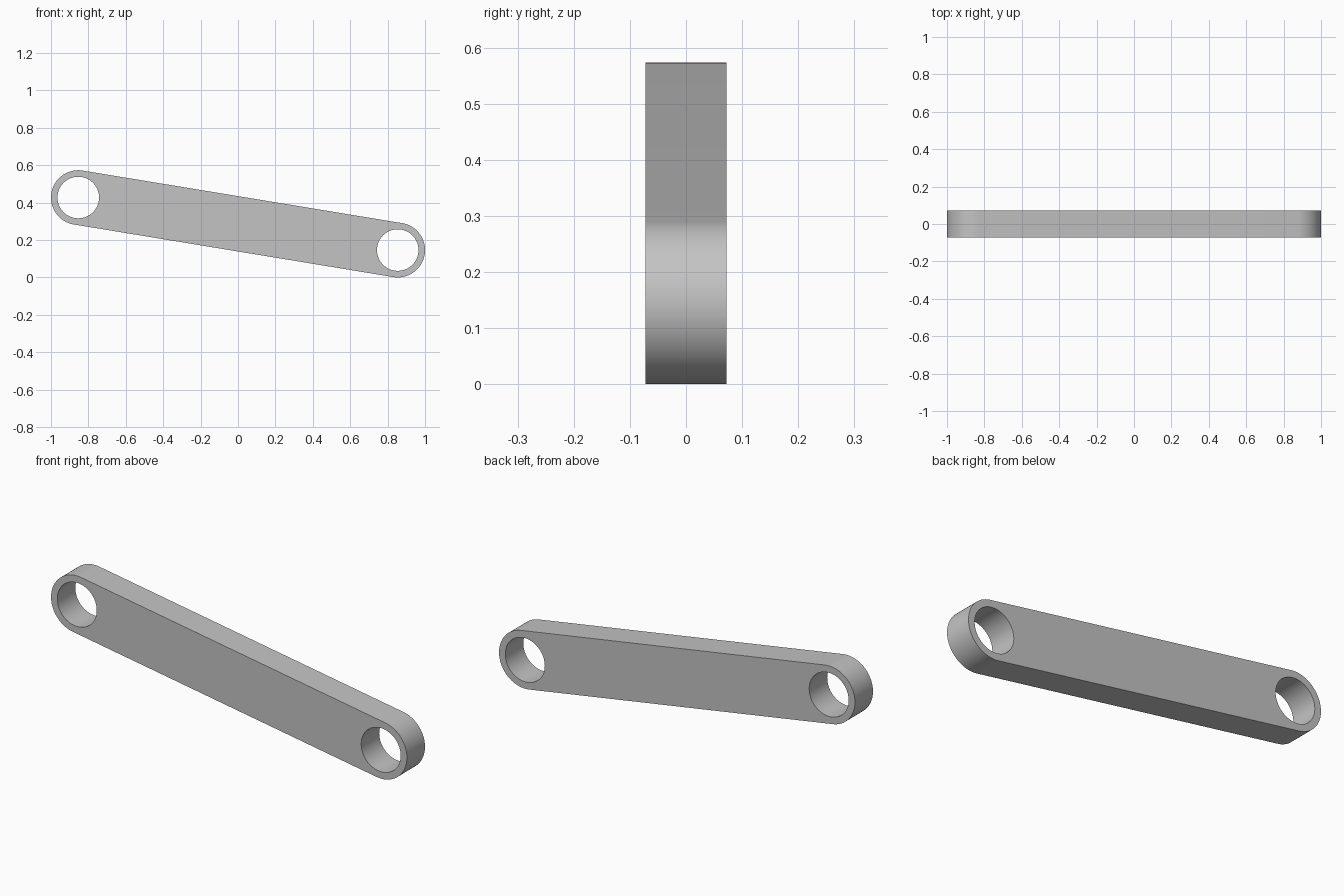
import bpy
import bmesh
from math import atan2, cos, sin, pi
from mathutils import Vector

if "Cube" in bpy.data.objects:
    bpy.data.objects.remove(bpy.data.objects["Cube"], do_unlink=True)

RIGHT_EYE = Vector((-0.854, 0, 0.427))
LEFT_EYE = Vector((0.854, 0, 0.146))
OUTER, BORE, HALF_DEPTH = 0.146, 0.111, 0.0725
STEPS = 48  # segments per half circle

grey = bpy.data.materials.new("plain grey")
grey.use_nodes = True
colour = (0.55, 0.55, 0.55, 1)
grey.diffuse_color = colour
grey.node_tree.nodes["Principled BSDF"].inputs["Base Color"].default_value = colour


def arc(centre, radius, start, sweep, count):
    """Points along an arc in the front plane."""
    angles = [start + sweep * i / count for i in range(count + 1)]
    return [centre + radius * Vector((cos(a), 0, sin(a))) for a in angles]


def loop(bm, points):
    """Closed ring of edges."""
    verts = [bm.verts.new((p.x, -HALF_DEPTH, p.z)) for p in points]
    return [bm.edges.new((v, verts[i - 1])) for i, v in enumerate(verts)]


bm = bmesh.new()

# Rounded bar outline following the slope between the two eyes
axis = LEFT_EYE - RIGHT_EYE
tilt = atan2(axis.z, axis.x)
outline = (arc(LEFT_EYE, OUTER, tilt - pi / 2, pi, STEPS)
           + arc(RIGHT_EYE, OUTER, tilt + pi / 2, pi, STEPS))
edges = loop(bm, outline)

# Bored hole at each end
for centre in (RIGHT_EYE, LEFT_EYE):
    edges += loop(bm, arc(centre, BORE, 0, 2 * pi, 2 * STEPS)[:-1])

# Fill the plate face and extrude it through the depth
bmesh.ops.triangle_fill(bm, edges=edges, use_beauty=True, normal=(0, -1, 0))
result = bmesh.ops.extrude_face_region(bm, geom=bm.faces[:], use_keep_orig=True)
moved = [g for g in result["geom"] if isinstance(g, bmesh.types.BMVert)]
bmesh.ops.translate(bm, verts=moved, vec=(0, 2 * HALF_DEPTH, 0))
bmesh.ops.recalc_face_normals(bm, faces=bm.faces[:])

mesh = bpy.data.meshes.new("link_arm")
bm.to_mesh(mesh)
bm.free()
mesh.materials.append(grey)
arm = bpy.data.objects.new("link_arm", mesh)
bpy.context.collection.objects.link(arm)

# Smooth round walls, sharp rims
bpy.ops.object.select_all(action="DESELECT")
arm.select_set(True)
bpy.context.view_layer.objects.active = arm
bpy.ops.object.shade_smooth_by_angle(angle=pi / 6)
